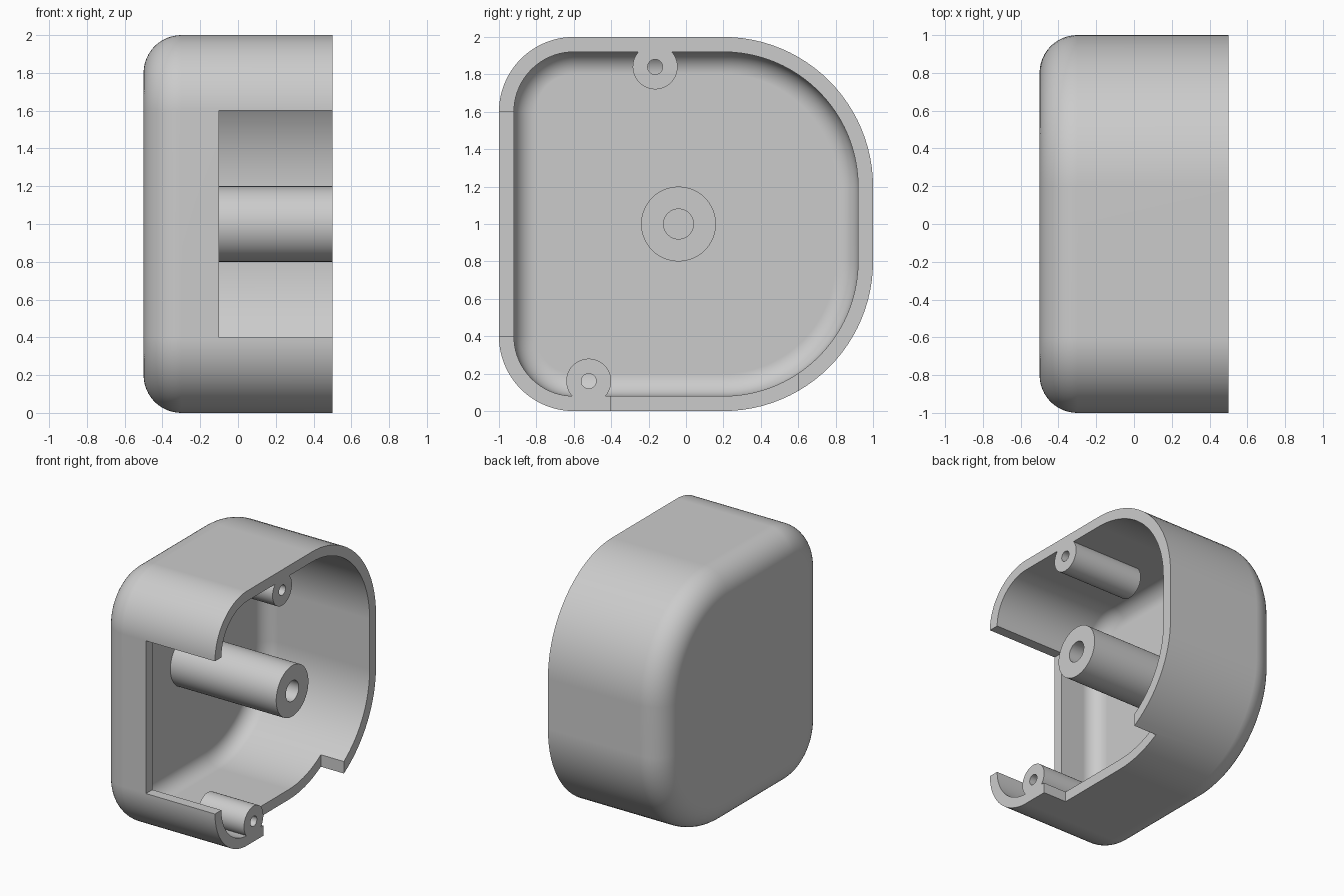
import bpy, bmesh, math

if "Cube" in bpy.data.objects:
    bpy.data.objects.remove(bpy.data.objects["Cube"], do_unlink=True)

grey = bpy.data.materials.new("plain grey")
grey.use_nodes = True
colour = (0.6, 0.6, 0.6, 1)
grey.diffuse_color = colour
grey.node_tree.nodes["Principled BSDF"].inputs["Base Color"].default_value = colour

WALL, FILLET, STEPS = 0.08, 0.2, 12
# Corner centres (y, z), radius and start angle of the outline
CORNERS = [(0.2, 1.2, 0.8, 0), (-0.6, 1.6, 0.4, 90),
           (-0.6, 0.4, 0.4, 180), (0.2, 0.8, 0.8, 270)]


def outline(inset):
    """Rounded outline in the y-z plane, moved inwards by inset."""
    points = []
    for y, z, radius, start in CORNERS:
        for i in range(25):
            a = math.radians(start + 90 * i / 24)
            points.append((y + (radius - inset) * math.cos(a),
                           z + (radius - inset) * math.sin(a)))
    return points


def fillet(inset, floor):
    """Stations (x, inset) rounding a side wall into a floor."""
    r = FILLET - inset
    return [(floor + r - r * math.sin(a), inset + r - r * math.cos(a))
            for a in (math.pi / 2 * i / STEPS for i in range(STEPS + 1))]


# Housing shell: outer floor, outer wall, rim, inner wall, inner floor
stations = fillet(0, -0.5)[::-1] + [(0.5, 0), (0.5, WALL)] + fillet(WALL, -0.5 + WALL)
bm = bmesh.new()
rings = [[bm.verts.new((x, y, z)) for y, z in outline(inset)] for x, inset in stations]
for a, b in zip(rings, rings[1:]):
    for i in range(len(a)):
        j = (i + 1) % len(a)
        bm.faces.new((a[i], a[j], b[j], b[i]))
bm.faces.new(rings[0])
bm.faces.new(rings[-1])
bmesh.ops.recalc_face_normals(bm, faces=bm.faces)
mesh = bpy.data.meshes.new("housing")
bm.to_mesh(mesh)
bm.free()
mesh.materials.append(grey)
housing = bpy.data.objects.new("housing", mesh)
bpy.context.collection.objects.link(housing)


def combine(helper, operation):
    """Apply a helper solid to the housing, then remove it."""
    helper.hide_render = True
    helper.data.materials.append(grey)
    mod = housing.modifiers.new("combine", 'BOOLEAN')
    mod.operation, mod.solver, mod.object = operation, 'EXACT', helper
    bpy.ops.object.select_all(action='DESELECT')
    bpy.context.view_layer.objects.active = housing
    housing.select_set(True)
    bpy.ops.object.modifier_apply(modifier=mod.name)
    bpy.data.objects.remove(helper, do_unlink=True)


def block(name, low, high):
    bpy.ops.mesh.primitive_cube_add(size=1, location=[(a + b) / 2 for a, b in zip(low, high)])
    obj = bpy.context.object
    obj.name = name
    obj.scale = [b - a for a, b in zip(low, high)]
    bpy.context.view_layer.update()
    return obj


def rod(name, y, z, radius, x0, x1):
    bpy.ops.mesh.primitive_cylinder_add(vertices=64, radius=radius, depth=x1 - x0,
                                        location=((x0 + x1) / 2, y, z),
                                        rotation=(0, math.pi / 2, 0))
    bpy.context.object.name = name
    return bpy.context.object


# Openings in the front wall and the bottom rim
combine(block("front_opening", (-0.1, -1.2, 0.4), (0.7, -0.8, 1.6)), 'DIFFERENCE')
combine(block("bottom_opening", (0.3, -0.4, -0.2), (0.7, 0.6, 0.35)), 'DIFFERENCE')

# Pillars with screw holes: y, z, radius, hole radius, pillar start, hole start
PILLARS = {
    "centre_pillar": (-0.04, 1.0, 0.2, 0.08, -0.46, -0.42),
    "top_pillar": (-0.165, 1.84, 0.12, 0.04, -0.1, -0.2),
    "bottom_pillar": (-0.52, 0.16, 0.12, 0.04, 0.1, 0.0),
}
for name, (y, z, radius, hole, x0, hole_x) in PILLARS.items():
    combine(rod(name, y, z, radius, x0, 0.5), 'UNION')
    combine(rod(name + "_hole", y, z, hole, hole_x, 0.7), 'DIFFERENCE')

# Smooth curved walls, crisp edges
bpy.context.view_layer.objects.active = housing
housing.select_set(True)
bpy.ops.object.shade_smooth_by_angle(angle=math.radians(30))
weighted = housing.modifiers.new("even_shading", 'WEIGHTED_NORMAL')
weighted.keep_sharp = True
